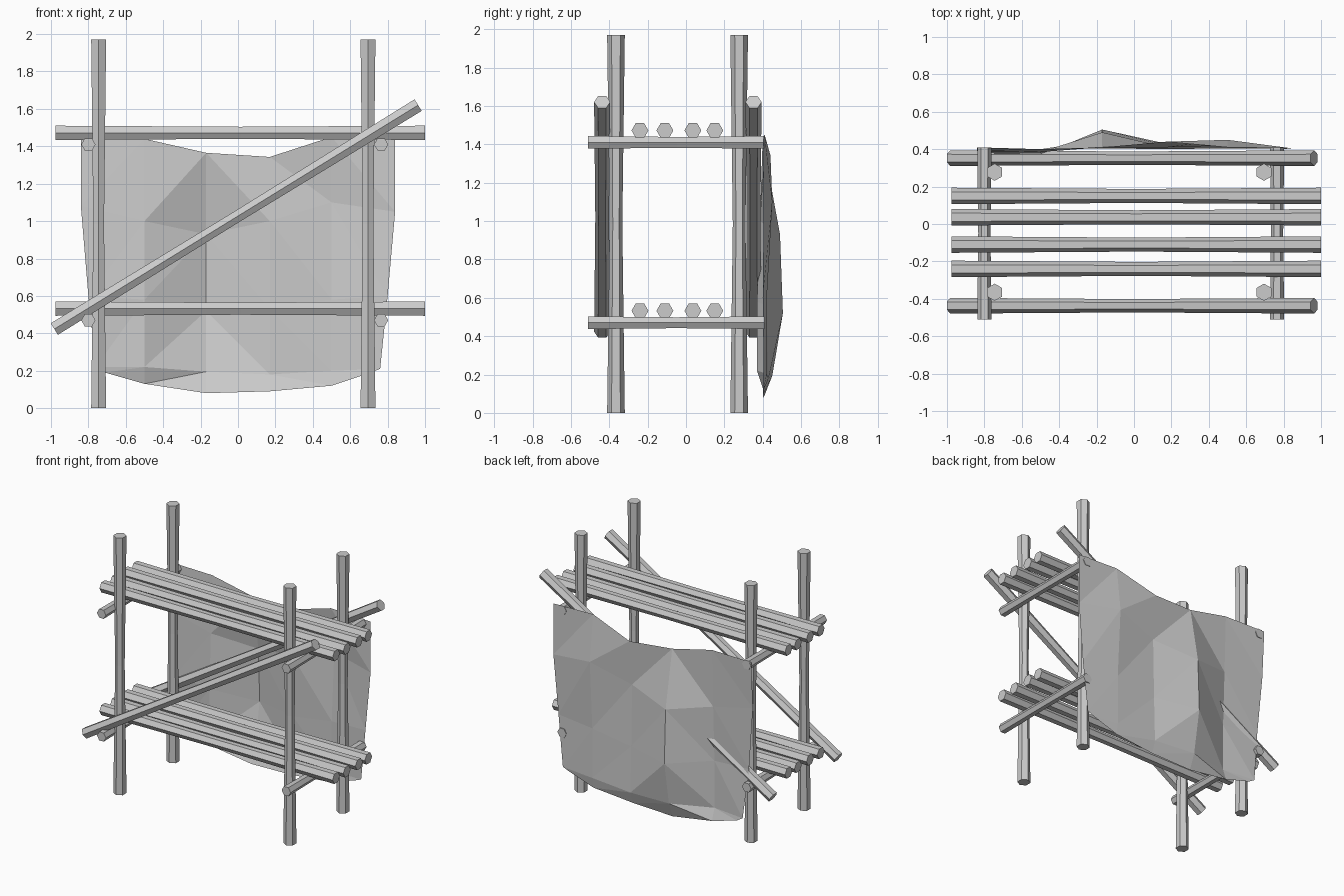
import bpy, bmesh, math
from mathutils import Vector

old = bpy.data.objects.get("Cube")
if old:
    bpy.data.objects.remove(old, do_unlink=True)

grey = bpy.data.materials.new("weathered_grey")
grey.use_nodes = True
tone = (0.6, 0.6, 0.6, 1)
grey.diffuse_color = tone
grey.node_tree.nodes["Principled BSDF"].inputs["Base Color"].default_value = tone


def finish(name, bm):
    mesh = bpy.data.meshes.new(name)
    bm.to_mesh(mesh)
    bm.free()
    mesh.materials.append(grey)
    obj = bpy.data.objects.new(name, mesh)
    bpy.context.collection.objects.link(obj)
    return obj


def log(name, start, end, radius, corner, waist):
    """Six-sided pole, thinner in the middle, with an edge facing `corner`."""
    start, end, corner = Vector(start), Vector(end), Vector(corner)
    side = (end - start).normalized().cross(corner)
    bm = bmesh.new()
    rings = []
    for t, scale in ((0, 1), (0.5, waist), (1, 1)):
        centre = start.lerp(end, t)
        ring = []
        for k in range(6):
            a = k * math.pi / 3
            offset = corner * math.cos(a) + side * math.sin(a)
            ring.append(bm.verts.new(centre + offset * radius * scale))
        rings.append(ring)
    for low, high in zip(rings, rings[1:]):
        for k in range(6):
            n = (k + 1) % 6
            bm.faces.new((low[k], low[n], high[n], high[k]))
    bm.faces.new(rings[0][::-1])
    bm.faces.new(rings[-1])
    bmesh.ops.recalc_face_normals(bm, faces=bm.faces)
    return finish(name, bm)


X, Y = (1, 0, 0), (0, 1, 0)

# Upright posts
for side, x in (("right", -0.745), ("left", 0.695)):
    for end, y in (("front", -0.365), ("back", 0.277)):
        log(f"{end}_{side}_post", (x, y, 0), (x, y, 1.97), 0.046, Y, 0.72)

# Two levels: cross beams carrying loose slats
for level, z in (("lower", 0.47), ("upper", 1.41)):
    for side, x in (("right", -0.8), ("left", 0.765)):
        log(f"{level}_{side}_beam", (x, -0.51, z), (x, 0.41, z), 0.038, X, 0.86)
    for i, y in enumerate((-0.24, -0.11, 0.036, 0.15)):
        log(f"{level}_slat_{i + 1}", (-0.975, y, z + 0.062),
            (1, y, z + 0.062), 0.044, Y, 0.85)

# Parallel diagonal braces
for end, y in (("front", -0.437), ("back", 0.352)):
    log(f"{end}_brace", (-0.982, y, 0.423), (0.963, y, 1.62), 0.042, Y, 0.85)

# Hanging cloth: rows from top to bottom as (half width, depths, heights)
rows = (
    (0.84, (.41, .40, .41, .44, .41, .405), (1.44, 1.44, 1.365, 1.343, 1.45, 1.44)),
    (0.84, (.39, .385, .49, .41, .45, .405), (1.08, 1.0, .93, 1.0, 1.1, 1.05)),
    (0.80, (.38, .37, .505, .42, .42, .40), (.6, .58, .52, .53, .58, .6)),
    (0.76, (.40, .37, .45, .43, .42, .405), (.22, .22, .195, .18, .2, .21)),
    (0.71, (.40, .40, .405, .40, .405, .405), (.19, .13, .08, .09, .12, .19)),
)
bm = bmesh.new()
grid = []
for half, depths, heights in rows:
    xs = (-half, -0.5, -0.17, 0.17, 0.5, half)
    grid.append([bm.verts.new(p) for p in zip(xs, depths, heights)])
for upper, lower in zip(grid, grid[1:]):
    for c in range(5):
        a, b, d, e = upper[c], upper[c + 1], lower[c], lower[c + 1]
        # Creases fan outward from the third column
        tris = ((a, b, d), (b, e, d)) if c < 2 else ((a, b, e), (a, e, d))
        for tri in tris:
            bm.faces.new(tri)
bmesh.ops.recalc_face_normals(bm, faces=bm.faces)
bm.normal_update()
if sum(f.normal.y for f in bm.faces) < 0:
    bmesh.ops.reverse_faces(bm, faces=bm.faces)
finish("hanging_cloth", bm)
